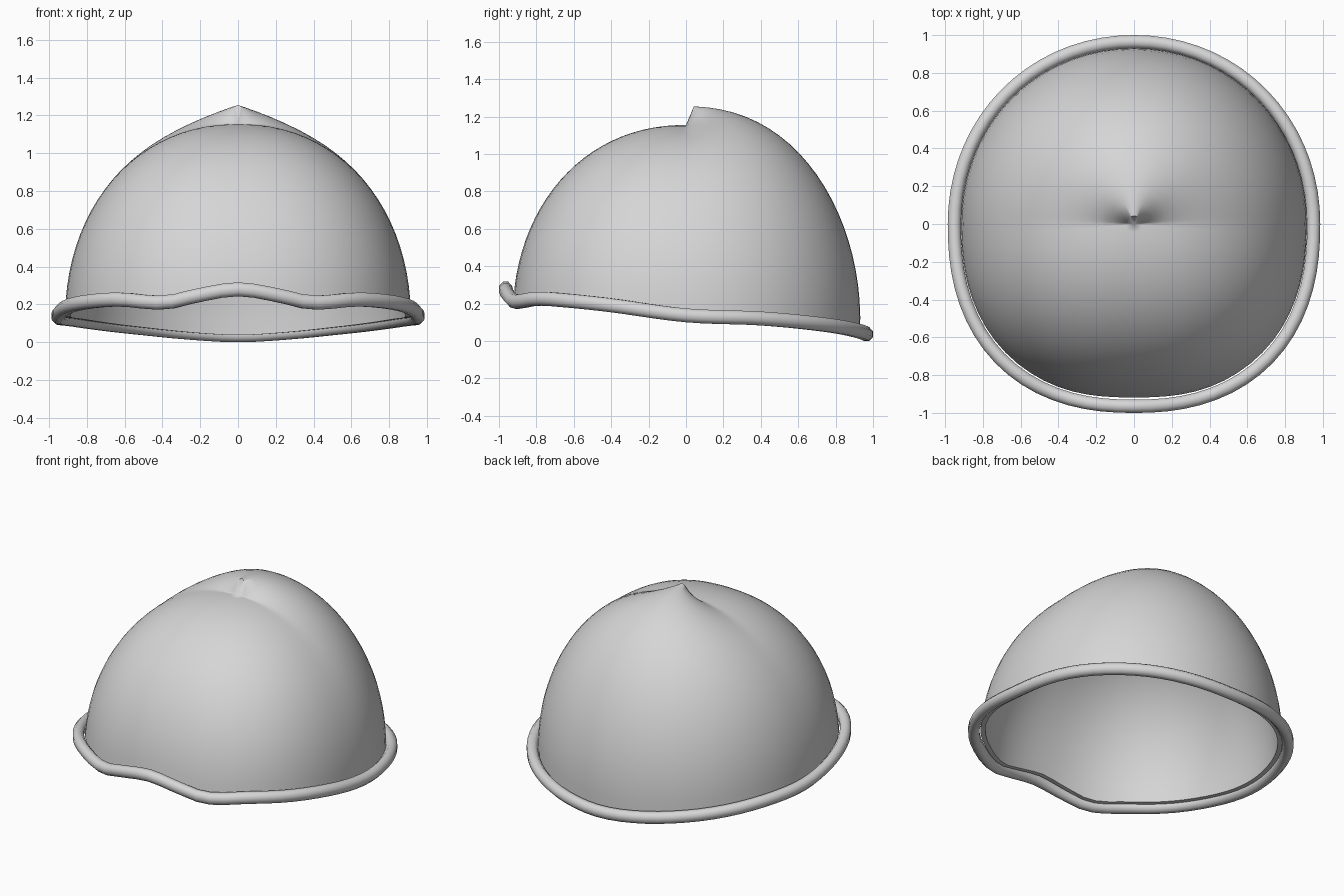
import bpy, bmesh, math
from math import sin, cos, pi

if "Cube" in bpy.data.objects:
    bpy.data.objects.remove(bpy.data.objects["Cube"])

SEG, ROWS = 72, 22
# height of the lower edge against angle from the front, in degrees
EDGE = [(0, .28), (12, .25), (23, .21), (38, .226), (50, .217), (65, .193),
        (90, .137), (115, .12), (145, .08), (165, .05), (180, .037)]

grey = bpy.data.materials.new("light_grey")
grey.diffuse_color = (.67, .67, .67, 1)
grey.use_nodes = True
grey.node_tree.nodes["Principled BSDF"].inputs["Base Color"].default_value = grey.diffuse_color


def edge_z(a):
    """Smooth interpolation of the edge heights; a is the angle from the front."""
    d = abs(math.degrees(a))
    d = min(d, 360 - d)

    def slope(i):
        if i in (0, len(EDGE) - 1):
            return 0
        p, q = EDGE[i - 1], EDGE[i + 1]
        return (q[1] - p[1]) / (q[0] - p[0])
    for i in range(len(EDGE) - 1):
        (x0, y0), (x1, y1) = EDGE[i], EDGE[i + 1]
        if d <= x1:
            w = x1 - x0
            t = (d - x0) / w
            return (y0 * (1 + 2 * t) * (1 - t) ** 2 + y1 * t * t * (3 - 2 * t)
                    + w * t * (1 - t) * (slope(i) * (1 - t) - slope(i + 1) * t))
    return EDGE[-1][1]


def radius(a, rx, front, back):
    """Oval plan, squarer at the front than at the back."""
    n, ry = (2.32, front) if cos(a) > 0 else (2.04, back)
    return (abs(sin(a) / rx) ** n + abs(cos(a) / ry) ** n) ** (-1 / n)


def finish(name, bm):
    bmesh.ops.recalc_face_normals(bm, faces=bm.faces)
    me = bpy.data.meshes.new(name)
    bm.to_mesh(me)
    bm.free()
    me.materials.append(grey)
    ob = bpy.data.objects.new(name, me)
    bpy.context.collection.objects.link(ob)
    bpy.ops.object.select_all(action='DESELECT')
    ob.select_set(True)
    bpy.context.view_layer.objects.active = ob
    bpy.ops.object.shade_smooth_by_angle(angle=math.radians(60))
    return ob


def bridge(bm, a, b):
    n = len(a)
    for i in range(n):
        j = (i + 1) % n
        bm.faces.new((a[i], a[j], b[j], b[i]))


def shell(bm, inset):
    """One dome skin with a raised back half; returns its lower edge."""
    z0, h, e = .10, 1.055 - inset, 2 / 2.13
    pole = bm.verts.new((0, 0, z0 + h))
    prev = None
    for k in range(ROWS + 1):
        ring = []
        for s in range(SEG):
            a = 2 * pi * s / SEG
            R = radius(a, .916, .928, .932) - inset
            c = (edge_z(a) - z0) / h
            end = math.acos(math.copysign(abs(c) ** (1 / e), c))
            phi = .037 + (end - .037) * k / ROWS
            t = sin(phi) ** e
            up = math.copysign(abs(cos(phi)) ** e, cos(phi))
            bump = .1 * max(0, -cos(a)) ** 1.15 * (1 - t ** 3)
            ring.append(bm.verts.new((R * t * sin(a), -R * t * cos(a),
                                      z0 + h * up + bump)))
        if prev:
            bridge(bm, prev, ring)
        else:
            for s in range(SEG):
                bm.faces.new((pole, ring[s], ring[(s + 1) % SEG]))
        prev = ring
    return prev


# dome: outer and inner skins joined along the lower edge
bm = bmesh.new()
bridge(bm, shell(bm, 0), shell(bm, .03))
finish("dome", bm)

# rim: round tube following the wavy lower edge
bm = bmesh.new()
rings = []
for s in range(SEG):
    a = 2 * pi * s / SEG
    R = radius(a, .951, .965, .965)
    ring = []
    for k in range(8):
        b = 2 * pi * (k + .5) / 8
        r = R + .038 * cos(b)
        ring.append(bm.verts.new((r * sin(a), -r * cos(a), edge_z(a) + .04 * sin(b))))
    rings.append(ring)
for s in range(SEG):
    bridge(bm, rings[s], rings[(s + 1) % SEG])
finish("rim", bm)
